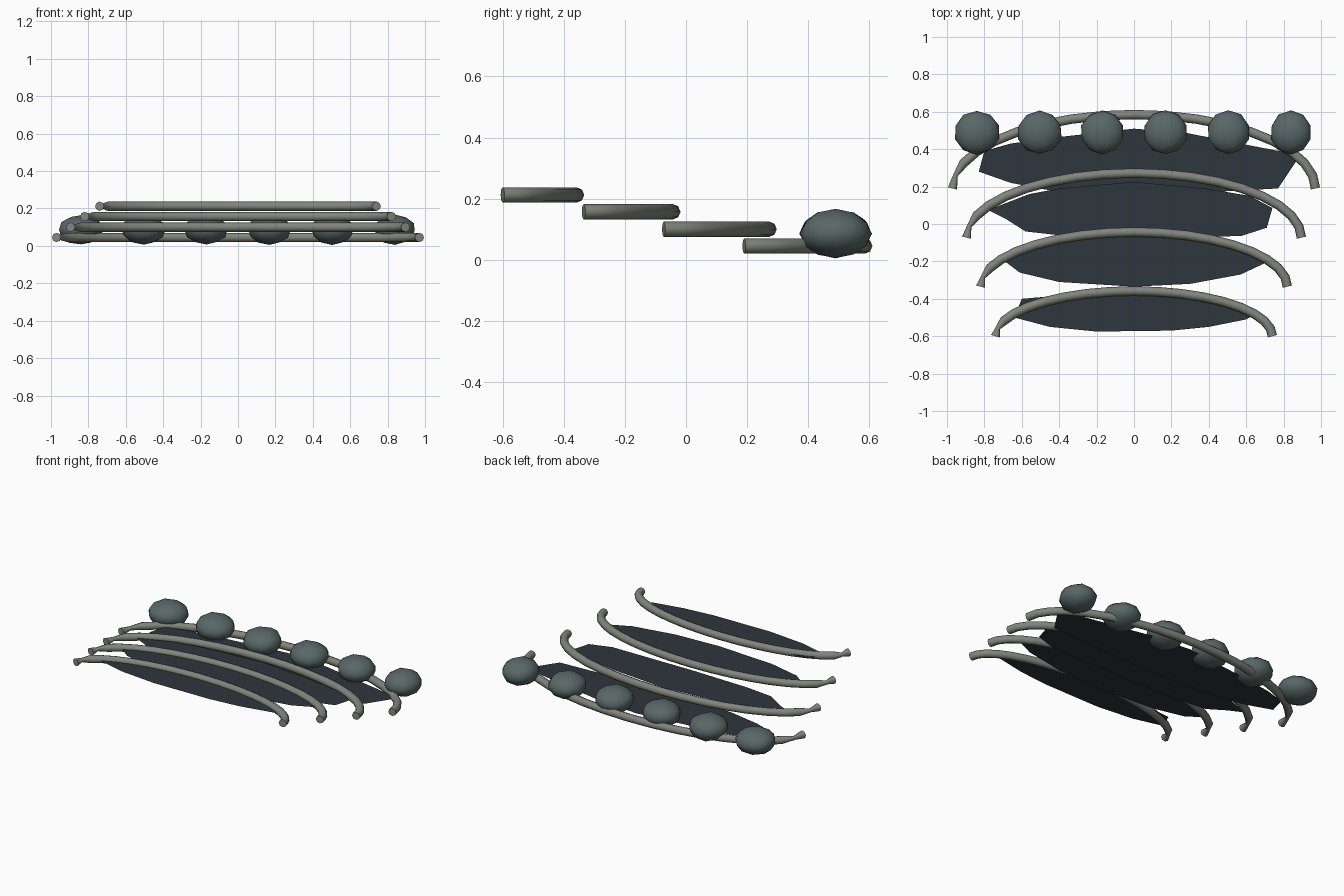
import bpy, math, random

random.seed(4)
old = bpy.data.objects.get("Cube")
if old:
    bpy.data.objects.remove(old, do_unlink=True)


def material(name, rgb):
    m = bpy.data.materials.new(name)
    m.use_nodes = True
    m.diffuse_color = (*rgb, 1)
    bsdf = m.node_tree.nodes["Principled BSDF"]
    bsdf.inputs["Base Color"].default_value = (*rgb, 1)
    bsdf.inputs["Roughness"].default_value = 0.9
    return m


RIM = material("pale stone grey", (0.22, 0.235, 0.20))
POOL = material("dark slate blue", (0.027, 0.037, 0.048))
ROCK = material("boulder grey", (0.10, 0.137, 0.137))


def add_object(name, data, mat):
    ob = bpy.data.objects.new(name, data)
    bpy.context.collection.objects.link(ob)
    data.materials.append(mat)
    return ob


def rim(name, half_width, base, depth, z, steps=18):
    """Half-elliptical round rim, pinched near its right-hand end."""
    curve = bpy.data.curves.new(name, "CURVE")
    curve.dimensions = "3D"
    curve.bevel_depth = 0.025
    curve.bevel_resolution = 2
    curve.use_fill_caps = True
    spline = curve.splines.new("POLY")
    spline.points.add(steps)
    for i, p in enumerate(spline.points):
        a = math.pi * (1 - i / steps)
        p.co = (half_width * math.cos(a), base + depth * math.sin(a), z, 1)
        p.radius = 0.5 if i == 1 else 1
    spline.use_smooth = True
    ob = add_object(name, curve, RIM)
    bpy.ops.object.select_all(action="DESELECT")
    ob.select_set(True)
    bpy.context.view_layer.objects.active = ob
    bpy.ops.object.convert(target="MESH")
    bpy.ops.object.shade_smooth_by_angle(angle=math.radians(60))


def pool(name, outline, z):
    """Flat irregular sheet inside a rim."""
    mesh = bpy.data.meshes.new(name)
    mesh.from_pydata([(x, y, z) for x, y in outline], [],
                     [list(range(len(outline)))])
    add_object(name, mesh, POOL)


# Stepped terraces, lowest at the back: half width, rim base, rim depth, height
terraces = [
    (0.97, 0.19, 0.395, 0.045),
    (0.895, -0.073, 0.345, 0.10),
    (0.82, -0.335, 0.292, 0.157),
    (0.74, -0.6, 0.242, 0.212),
]
# Pool outlines, counterclockwise from the left tip
outlines = [
    [(-.83, .28), (-.66, .22), (-.45, .18), (0, .16), (.4, .17), (.77, .19),
     (.87, .34), (.83, .38), (.62, .42), (.29, .485), (0, .51), (-.4, .465),
     (-.66, .43), (-.8, .39)],
    [(-.78, .075), (-.69, .03), (-.58, -.04), (-.4, -.06), (0, -.07),
     (.57, -.065), (.71, -.02), (.74, .085), (.62, .15), (.38, .19),
     (0, .225), (-.4, .19), (-.56, .16)],
    [(-.69, -.2), (-.61, -.26), (-.4, -.31), (0, -.335), (.3, -.32),
     (.57, -.27), (.72, -.2), (.55, -.14), (.3, -.08), (0, -.06),
     (-.3, -.08), (-.6, -.15)],
    [(-.6, -.4), (-.64, -.5), (-.45, -.55), (-.2, -.575), (.2, -.57),
     (.4, -.55), (.6, -.51), (.65, -.48), (.5, -.41), (.25, -.37),
     (0, -.36), (-.25, -.37)],
]
for n, (dims, outline) in enumerate(zip(terraces, outlines), 1):
    rim(f"terrace_rim_{n}", *dims)
    pool(f"terrace_pool_{n}", outline, dims[3])

# Row of squashed boulders along the back
for n in range(6):
    bpy.ops.mesh.primitive_ico_sphere_add(
        subdivisions=2, radius=1, location=(-0.84 + 0.336 * n, 0.49, 0.086))
    rock = bpy.context.object
    rock.name = f"boulder_{n + 1}"
    rock.data.materials.append(ROCK)
    for v in rock.data.vertices:
        v.co *= random.uniform(0.97, 1.03)
    width = 0.122 - 0.002 * n
    rock.scale = (width, 0.117, 0.079)
    bpy.ops.object.shade_smooth()
